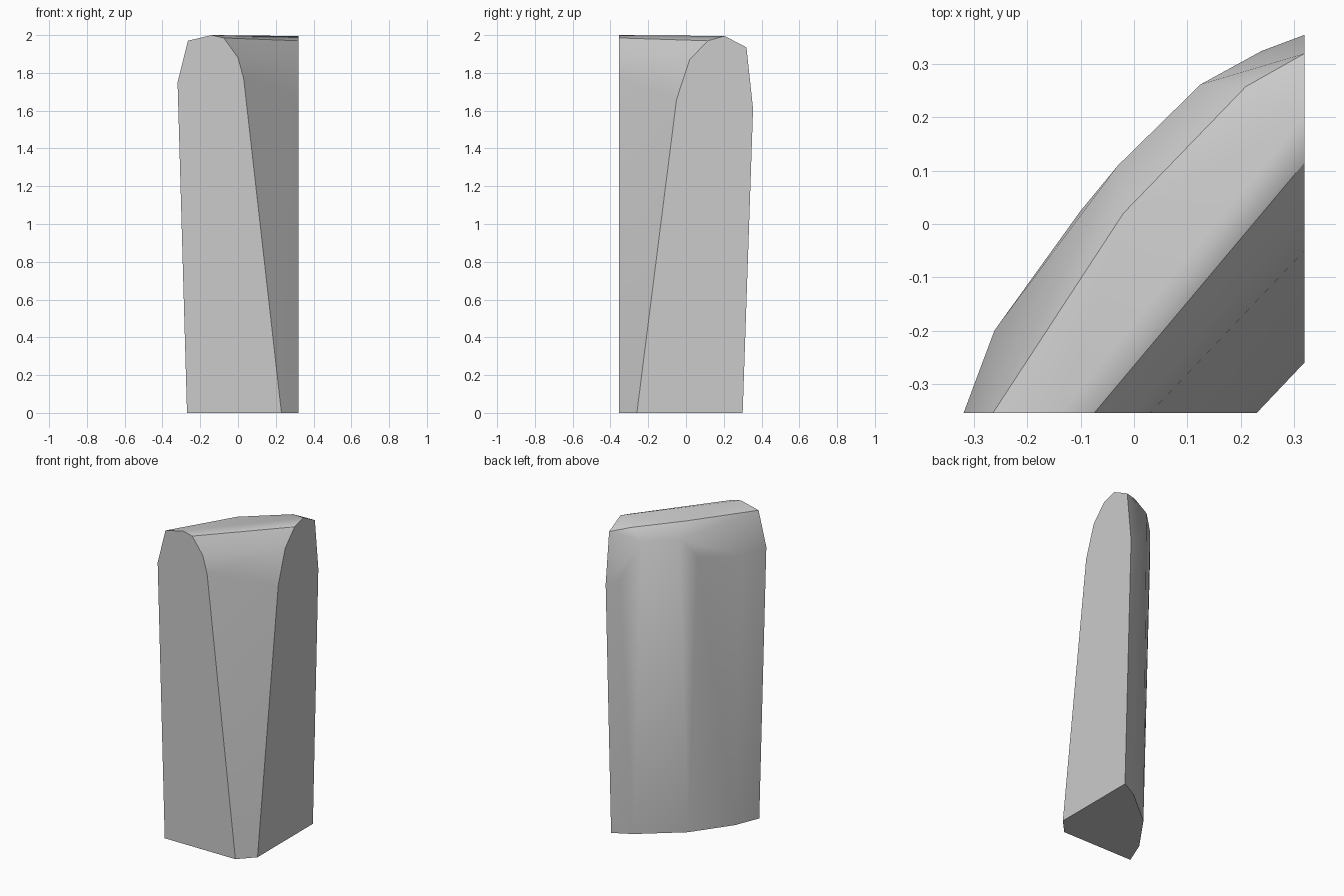
import bpy
import bmesh
import math

if "Cube" in bpy.data.objects:
    bpy.data.objects.remove(bpy.data.objects["Cube"], do_unlink=True)

FRONT_Y, SIDE_X = -0.355, 0.32

# Cut end on the front: (x, z) outline
front_end = [(-0.27, 0), (-0.32, 1.75), (-0.265, 1.97), (-0.14, 2.0),
             (-0.075, 1.985), (0.0, 1.88), (0.03, 1.77), (0.23, 0)]

# Cut end on the side: (y, z) outline
side_end = [(0.30, 0), (0.355, 1.61), (0.32, 1.935), (0.205, 1.995),
            (0.115, 1.97), (0.02, 1.87), (-0.05, 1.66), (-0.26, 0)]

# Bulge of the rounded back between the two ends
foot = [(-0.207, -0.199, 0), (-0.04, 0.037, 0), (0.205, 0.239, 0)]
waist = [(-0.262, -0.2, 1.74), (-0.1, 0.025, 1.77), (0.24, 0.325, 1.65)]
upper_back = [(-0.03, 0.11, 1.9), (0.125, 0.262, 1.9)]
shoulder = [(-0.02, 0.02, 1.98), (0.21, 0.258, 1.967)]

points = [(x, FRONT_Y, z) for x, z in front_end]
points += [(SIDE_X, y, z) for y, z in side_end]
points += foot + waist + upper_back + shoulder

# Wrap the sections in one convex stone-like skin
bm = bmesh.new()
for p in points:
    bm.verts.new(p)
hull = bmesh.ops.convex_hull(bm, input=bm.verts)
loose = [v for v in bm.verts if not v.link_faces]
bmesh.ops.delete(bm, geom=loose, context="VERTS")
bmesh.ops.dissolve_limit(bm, angle_limit=math.radians(1),
                         verts=bm.verts, edges=bm.edges)
bmesh.ops.recalc_face_normals(bm, faces=bm.faces)

mesh = bpy.data.meshes.new("curved_block")
bm.to_mesh(mesh)
bm.free()
block = bpy.data.objects.new("curved_block", mesh)
bpy.context.collection.objects.link(block)

# Plain grey material
grey = bpy.data.materials.new("light_grey")
grey.use_nodes = True
colour = (0.6, 0.6, 0.6, 1)
grey.diffuse_color = colour
grey.node_tree.nodes["Principled BSDF"].inputs["Base Color"].default_value = colour
mesh.materials.append(grey)

# Soft back, crisp ends and ridges
bpy.ops.object.select_all(action="DESELECT")
block.select_set(True)
bpy.context.view_layer.objects.active = block
bpy.ops.object.shade_smooth_by_angle(angle=math.radians(30))
